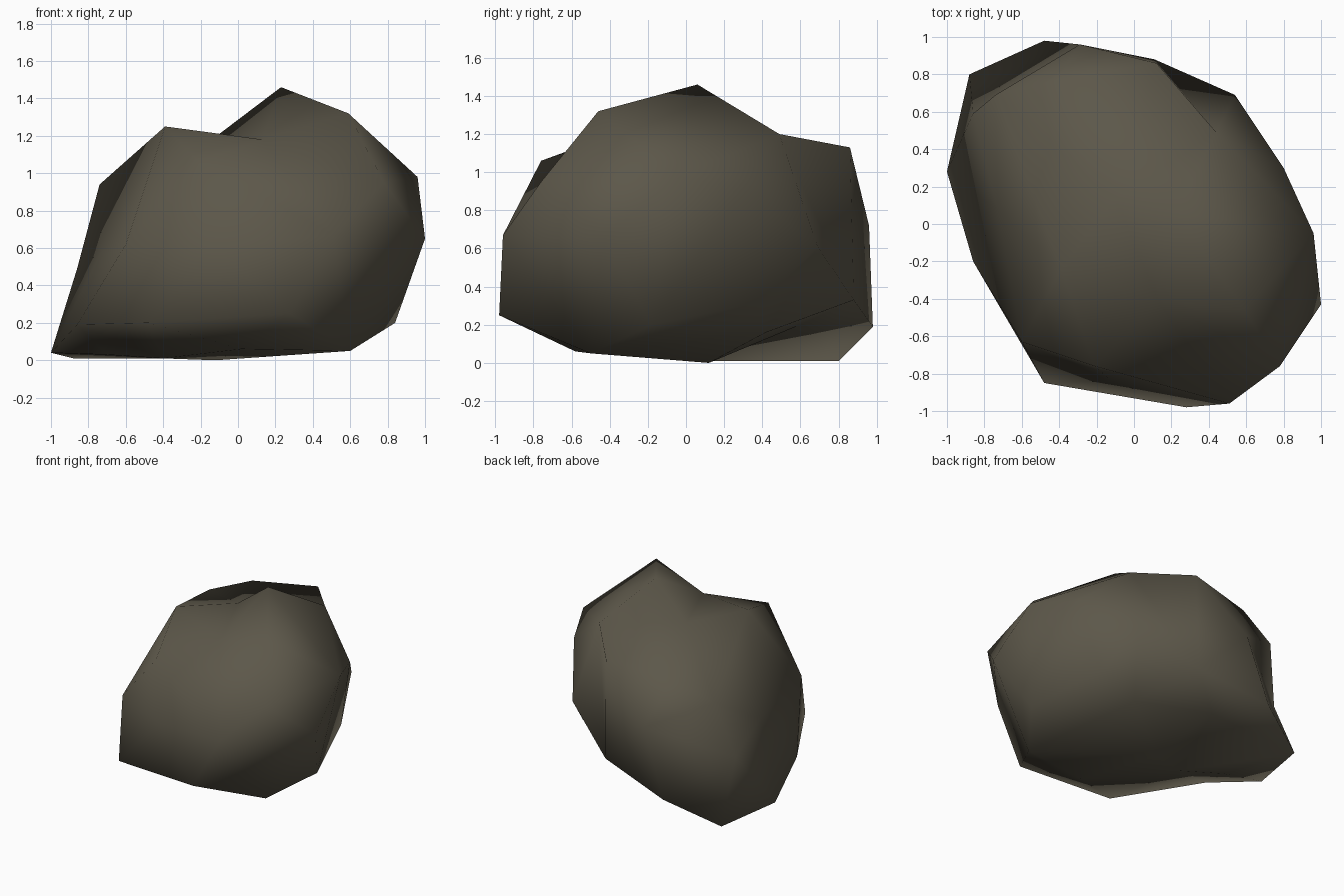
import bpy, bmesh
from mathutils import Vector

if "Cube" in bpy.data.objects:
    bpy.data.objects.remove(bpy.data.objects["Cube"])

# Corner points of the boulder, grouped by region
top = [(.23, .06, 1.46), (.59, -.46, 1.32), (-.39, -.24, 1.25), (-.1, .14, 1.21),
       (.13, -.41, 1.18), (.44, .49, 1.2), (.12, .86, 1.13), (-.41, .77, 1.07)]
front = [(-.21, -.76, 1.06), (.78, -.76, .95), (.51, -.96, .67), (.28, -.98, .25),
         (-.48, -.85, .2), (-.6, -.63, .62), (-.12, -.84, .6)]
right = [(.96, -.05, .98), (1, -.43, .65), (.8, .3, .91), (.84, -.18, .2),
         (.65, .4, .32), (.54, .69, .61)]
back = [(-.29, .96, .72), (-.48, .98, .19), (-.88, .8, .01), (.11, .88, .33)]
left = [(-.74, .69, .94), (-.86, .59, .49), (-1, .28, .04), (-.86, -.2, .19),
        (-.73, .08, .58)]
under = [(-.12, .12, 0), (.6, -.5, .05), (.02, -.58, .06), (-.4, .05, .01),
         (-.7, .2, .03), (.35, .42, .16), (-.25, .6, .2)]

# Wrap the points in triangles on a sphere, then move each to its real place
bm = bmesh.new()
centre = Vector((0, 0, .62))
vert = {}
for p in top + front + right + back + left + under:
    vert[p] = bm.verts.new((Vector(p) - centre).normalized())
bmesh.ops.convex_hull(bm, input=list(bm.verts))


def hollow(p, q):
    """Turn the edge that lies across p-q so that it joins them as a valley."""
    for e in bm.edges:
        across = [v for f in e.link_faces for v in f.verts if v not in e.verts]
        if set(across) == {vert[p], vert[q]}:
            bmesh.utils.edge_rotate(e, False)
            return


# Valleys: behind the front crest, on the back right shoulder, under the belly
hollow(top[3], top[4])
hollow(top[5], back[3])
hollow(under[1], under[5])
hollow(under[6], back[2])

for p, v in vert.items():
    v.co = p
bmesh.ops.recalc_face_normals(bm, faces=list(bm.faces))
for f in bm.faces:
    f.smooth = True

mesh = bpy.data.meshes.new("boulder")
bm.to_mesh(mesh)
bm.free()

# Stone colour
stone = bpy.data.materials.new("olive_grey_stone")
stone.diffuse_color = (.108, .096, .068, 1)
stone.use_nodes = True
stone.node_tree.nodes["Principled BSDF"].inputs["Base Color"].default_value = stone.diffuse_color
mesh.materials.append(stone)

boulder = bpy.data.objects.new("boulder", mesh)
bpy.context.collection.objects.link(boulder)
